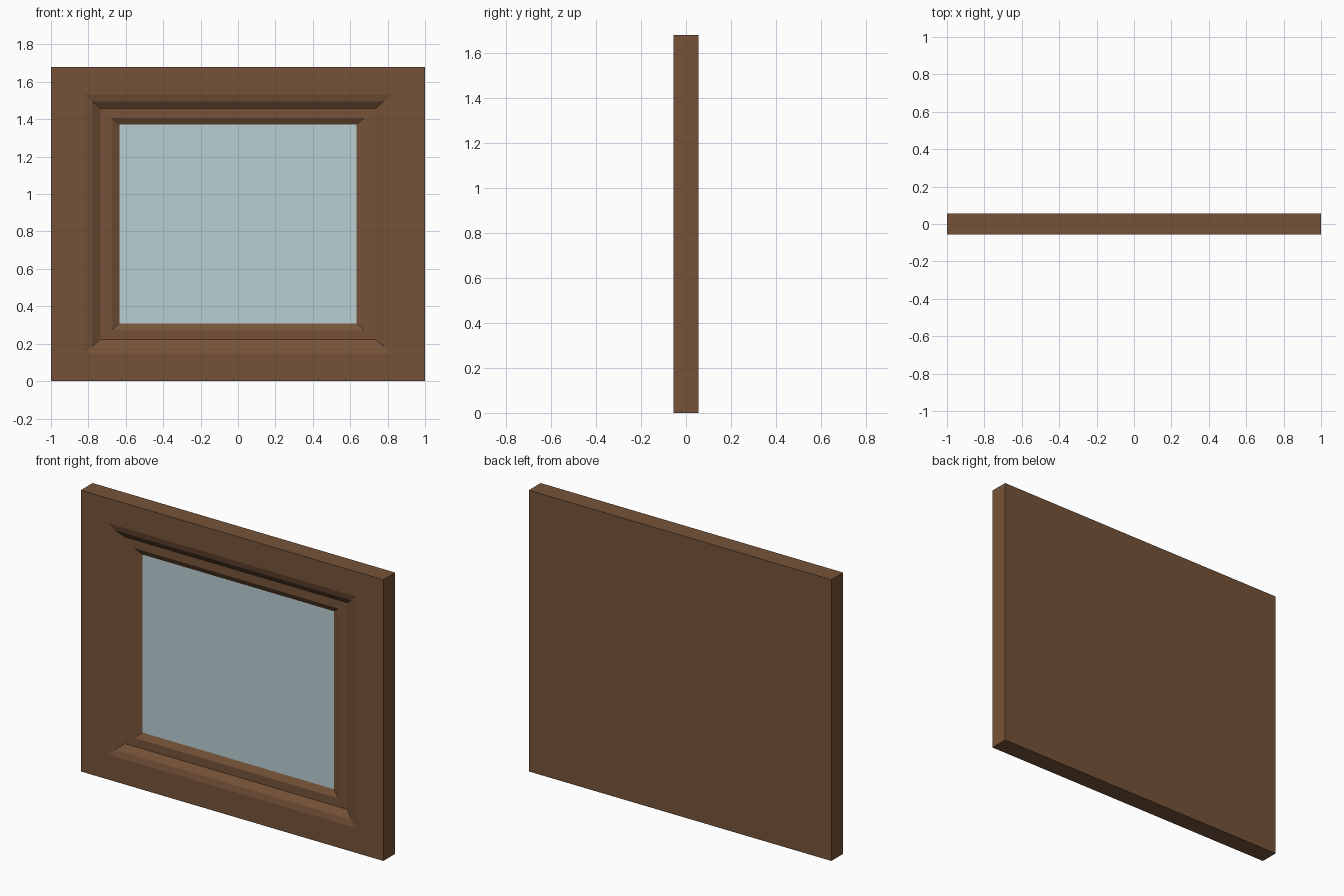
import bpy
import bmesh

cube = bpy.data.objects.get("Cube")
if cube:
    bpy.data.objects.remove(cube, do_unlink=True)

HALF_W, HALF_H, HALF_D = 1.0, 0.84, 0.056
FRONT, BACK = -HALF_D, HALF_D


def material(name, rgb):
    mat = bpy.data.materials.new(name)
    mat.use_nodes = True
    color = (*rgb, 1.0)
    mat.diffuse_color = color
    mat.node_tree.nodes["Principled BSDF"].inputs["Base Color"].default_value = color
    return mat


def ringed_solid(name, rings, mat):
    """Bridge rectangular rings given as (scale, y), and cap both ends."""
    bm = bmesh.new()
    loops = []
    for scale, y in rings:
        loops.append([bm.verts.new((sx * HALF_W * scale, y, HALF_H + sz * HALF_H * scale))
                      for sx, sz in ((-1, -1), (1, -1), (1, 1), (-1, 1))])
    for a, b in zip(loops, loops[1:]):
        for i in range(4):
            j = (i + 1) % 4
            bm.faces.new((a[i], a[j], b[j], b[i]))
    bm.faces.new(loops[0])
    bm.faces.new(loops[-1])
    bmesh.ops.recalc_face_normals(bm, faces=bm.faces)
    mesh = bpy.data.meshes.new(name)
    bm.to_mesh(mesh)
    bm.free()
    mesh.materials.append(mat)
    obj = bpy.data.objects.new(name, mesh)
    bpy.context.scene.collection.objects.link(obj)
    return obj


wood = material("brown wood", (0.181, 0.086, 0.040))
glass = material("pale blue glass", (0.49, 0.62, 0.66))

# Frame: plain back and sides, stepped moulding, then a pocket for the pane
pane_scale = 0.633
pane_y = FRONT + 0.058
pocket_y = pane_y + 0.006
ringed_solid("window_frame", [
    (1.0, BACK),
    (1.0, FRONT),
    (0.823, FRONT),
    (0.78, FRONT + 0.010),
    (0.735, FRONT + 0.038),
    (0.675, FRONT + 0.038),
    (pane_scale, pane_y),
    (pane_scale, pocket_y),
], wood)

# Glass pane seated in the pocket
ringed_solid("glass_pane", [(pane_scale, pocket_y), (pane_scale, pane_y)], glass)
